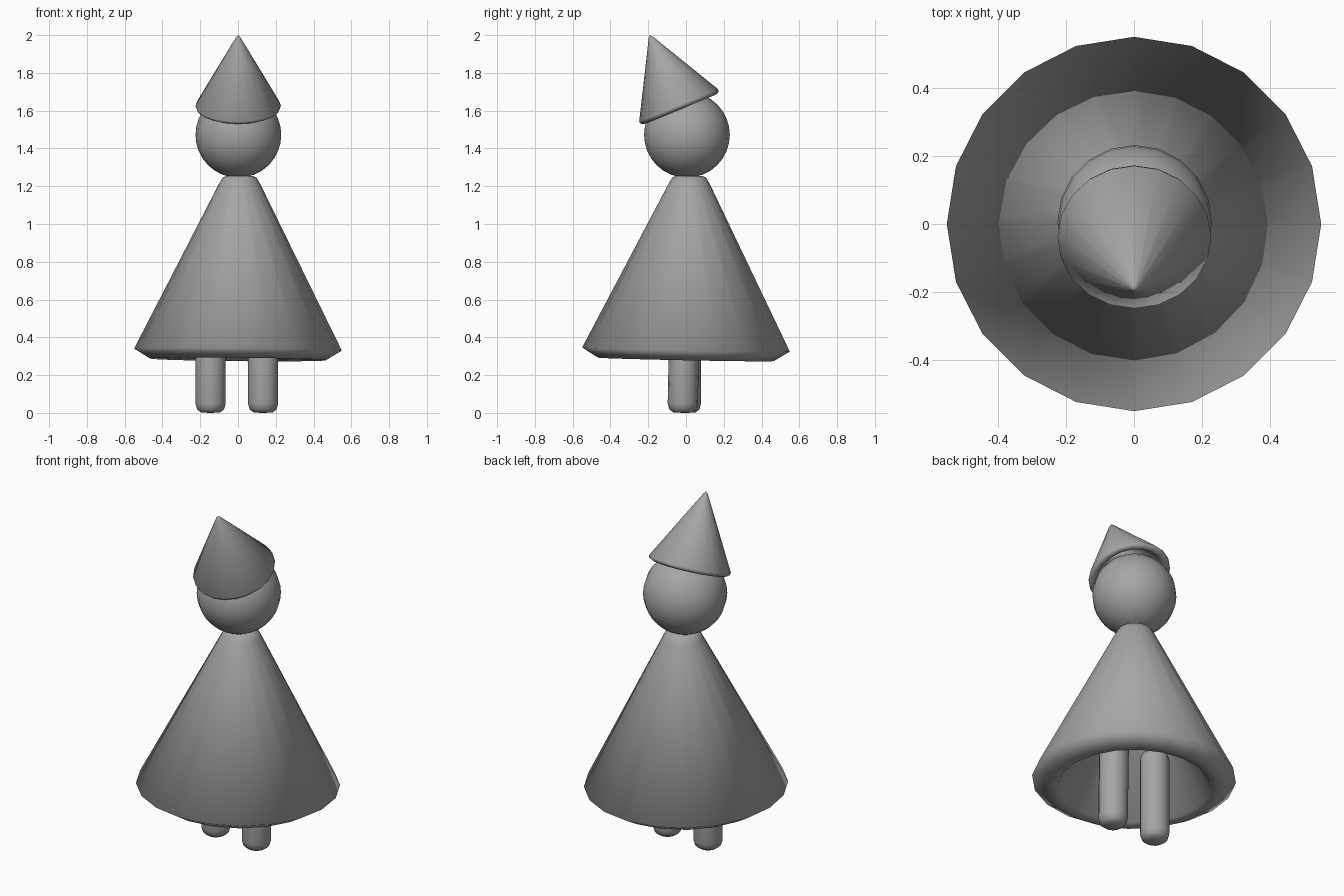
import bpy, bmesh, math
from mathutils import Matrix, Vector

if "Cube" in bpy.data.objects:
    bpy.data.objects.remove(bpy.data.objects["Cube"])

SIDES = 20
grey = bpy.data.materials.new("plain grey")
grey.diffuse_color = (0.38, 0.38, 0.38, 1)
grey.use_nodes = True
grey.node_tree.nodes["Principled BSDF"].inputs["Base Color"].default_value = grey.diffuse_color


def finish(name, bm, loc, rot):
    """Turn a bmesh into a smooth, placed object."""
    bmesh.ops.recalc_face_normals(bm, faces=bm.faces)
    for f in bm.faces:
        f.smooth = True
    mesh = bpy.data.meshes.new(name)
    bm.to_mesh(mesh)
    bm.free()
    mesh.materials.append(grey)
    ob = bpy.data.objects.new(name, mesh)
    ob.location, ob.rotation_euler = loc, rot
    bpy.context.collection.objects.link(ob)
    return ob


def lathe(name, profile, loc, rot=(0, 0, 0), sides=SIDES):
    """Revolve (radius, height) points about z; radius 0 makes a pole."""
    bm = bmesh.new()
    rings = []
    for r, z in profile:
        if r == 0:
            rings.append([bm.verts.new((0, 0, z))] * sides)
        else:
            rings.append([bm.verts.new((r * math.cos(2 * math.pi * i / sides),
                                        r * math.sin(2 * math.pi * i / sides), z))
                          for i in range(sides)])
    for a, b in zip(rings, rings[1:]):
        for i in range(sides):
            j = (i + 1) % sides
            loop = list(dict.fromkeys((a[i], a[j], b[j], b[i])))
            if len(loop) > 2:
                bm.faces.new(loop)
    return finish(name, bm, loc, rot)


# Hollow dress with a thick turned-in hem, leaning very slightly
lathe("dress", [(0, 0.92), (0.07, 0.92), (0.09, 0.91), (0.108, 0.88),
                (0.55, 0.0), (0.465, -0.052), (0.41, -0.045), (0.03, 0.74), (0, 0.76)],
      (0, 0, 0.335), (-0.02, 0.01, 0))

# Round head
bm = bmesh.new()
bmesh.ops.create_uvsphere(bm, u_segments=SIDES, v_segments=16, radius=0.227)
finish("head", bm, (0.002, 0.005, 1.472), (0, 0, 0))

# Hollow pointed hat, tipped forward
lathe("hat", [(0, 0.42), (0.012, 0.407), (0.226, 0.018), (0.222, 0.004), (0.205, -0.004),
              (0.185, 0.006), (0.015, 0.34), (0, 0.35)],
      (0.001, -0.032, 1.611), (math.radians(22.3), 0, 0))

# Two rounded pegs for legs
LEG = [(0, 0), (0.05, 0.002), (0.071, 0.018), (0.08, 0.05),
       (0.08, 0.50), (0.071, 0.532), (0.05, 0.548), (0, 0.55)]
for name, x, y, tilt in (("leg_left", -0.145, 0.0, 0.0), ("leg_right", 0.133, -0.018, -0.02)):
    lathe(name, LEG, (x, y, 0), (tilt, 0, 0), 16)
